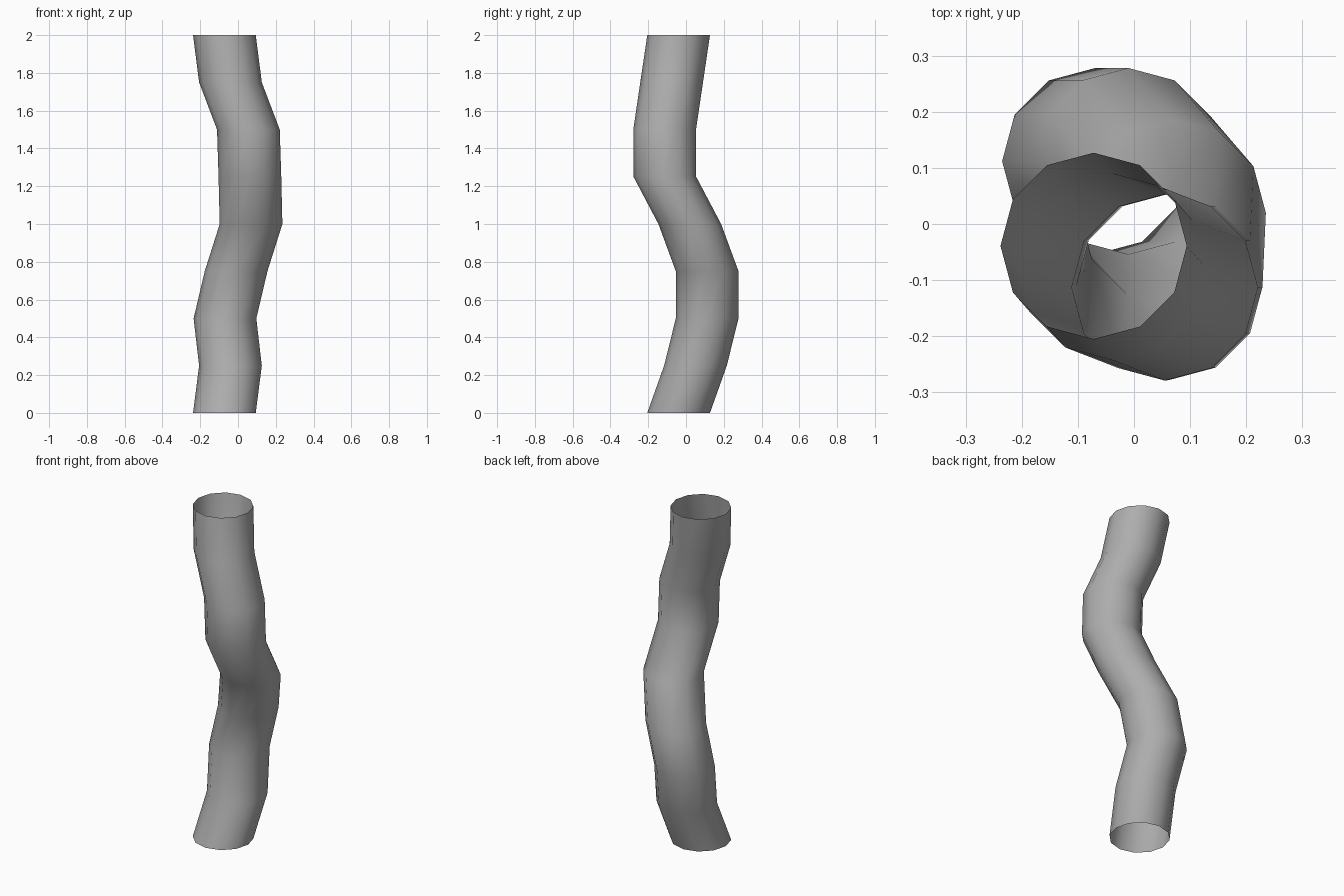
import bpy
import bmesh
from math import cos, sin, tau

cube = bpy.data.objects.get("Cube")
if cube:
    bpy.data.objects.remove(cube, do_unlink=True)

SIDES = 12
RADIUS = 0.166
STEP = 0.25

# Centre (x, y) of each level ring, from the bottom up
CENTRES = [
    (-0.072, -0.039), (-0.040, 0.050), (-0.069, 0.112),
    (-0.010, 0.112), (0.069, 0.020), (0.063, -0.112),
    (0.055, -0.113), (-0.040, -0.076), (-0.072, -0.039),
]

# Plain grey material
grey = bpy.data.materials.new("grey")
grey.use_nodes = True
colour = (0.42, 0.42, 0.42, 1)
grey.diffuse_color = colour
grey.node_tree.nodes["Principled BSDF"].inputs["Base Color"].default_value = colour

# Open-ended bent tube: level rings joined by smooth quads
bm = bmesh.new()
rings = []
for level, (cx, cy) in enumerate(CENTRES):
    angles = [tau * i / SIDES for i in range(SIDES)]
    rings.append([bm.verts.new((cx + RADIUS * cos(a), cy + RADIUS * sin(a), level * STEP))
                  for a in angles])
for low, high in zip(rings, rings[1:]):
    for i in range(SIDES):
        j = (i + 1) % SIDES
        bm.faces.new((low[i], low[j], high[j], high[i])).smooth = True

mesh = bpy.data.meshes.new("bent_tube")
bm.to_mesh(mesh)
bm.free()
mesh.materials.append(grey)
tube = bpy.data.objects.new("bent_tube", mesh)
bpy.context.collection.objects.link(tube)
